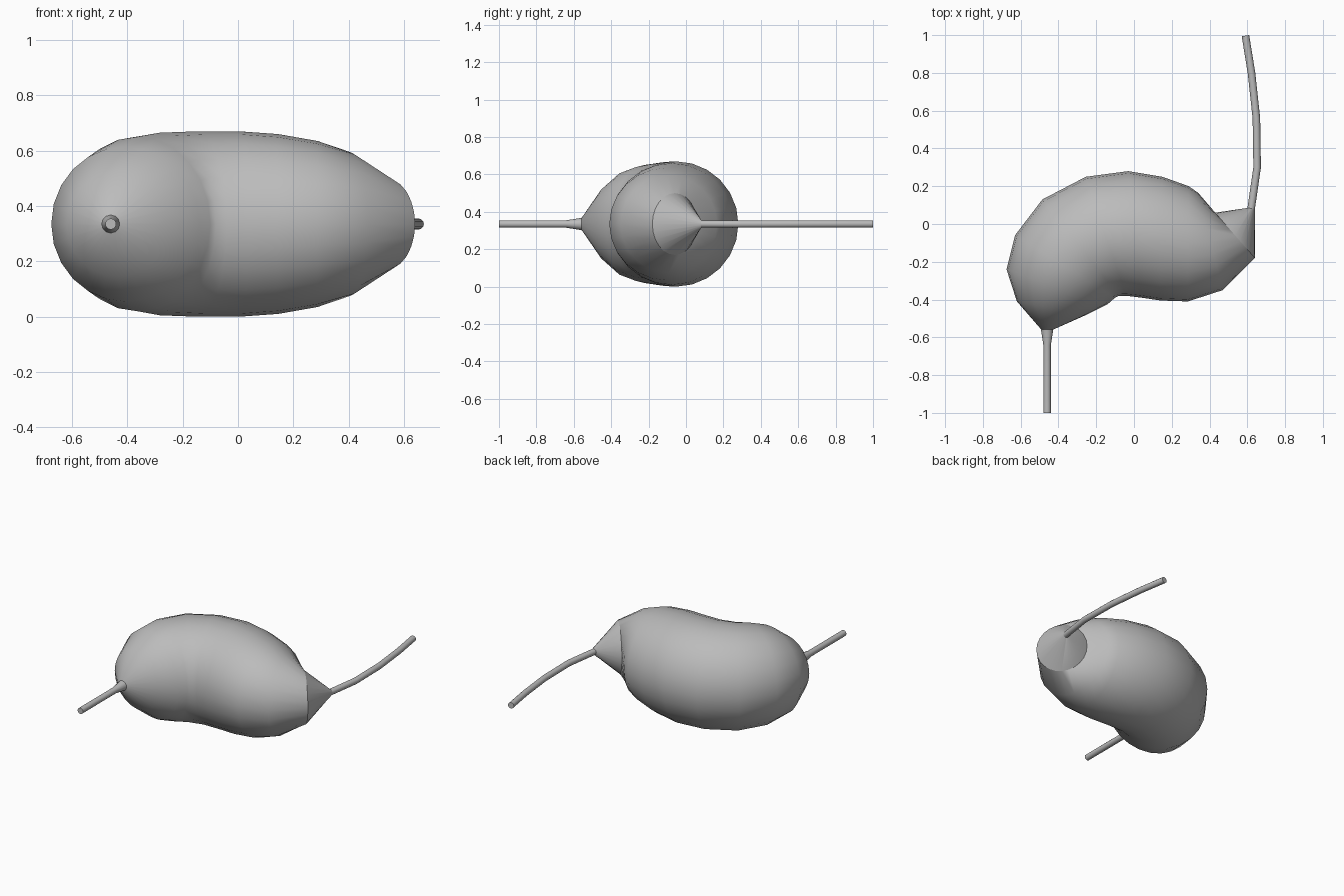
import bpy, bmesh, math
from mathutils import Vector

cube = bpy.data.objects.get("Cube")
if cube:
    bpy.data.objects.remove(cube, do_unlink=True)

MID_Z = 0.335
grey = bpy.data.materials.new("soft grey")
grey.use_nodes = True
grey.diffuse_color = (0.5, 0.5, 0.5, 1)
grey.node_tree.nodes["Principled BSDF"].inputs["Base Color"].default_value = (0.5, 0.5, 0.5, 1)


def loft(name, rings, sides, angle):
    """Skin elliptical rings given as (outer xy, inner xy, half height)."""
    bm = bmesh.new()
    loops = []
    for outer, inner, height in rings:
        a, b = Vector((*outer, MID_Z)), Vector((*inner, MID_Z))
        mid, half = (a + b) / 2, (a - b) / 2
        loops.append([bm.verts.new(mid + half * math.cos(t) + Vector((0, 0, height * math.sin(t))))
                      for t in (math.tau * i / sides for i in range(sides))])
    for low, high in zip(loops, loops[1:]):
        for i in range(sides):
            j = (i + 1) % sides
            bm.faces.new((low[i], low[j], high[j], high[i]))
    bm.faces.new(loops[0])
    bm.faces.new(loops[-1])
    bmesh.ops.recalc_face_normals(bm, faces=bm.faces)
    mesh = bpy.data.meshes.new(name)
    bm.to_mesh(mesh)
    bm.free()
    mesh.materials.append(grey)
    obj = bpy.data.objects.new(name, mesh)
    bpy.context.collection.objects.link(obj)
    bpy.ops.object.select_all(action="DESELECT")
    obj.select_set(True)
    bpy.context.view_layer.objects.active = obj
    bpy.ops.object.shade_smooth_by_angle(angle=math.radians(angle))


def tube(name, path):
    """Round tube through (x, y, radius) points."""
    rings = []
    for i, (x, y, r) in enumerate(path):
        before, after = path[max(i - 1, 0)], path[min(i + 1, len(path) - 1)]
        along = Vector((after[0] - before[0], after[1] - before[1])).normalized()
        side = Vector((-along.y, along.x)) * r
        here = Vector((x, y))
        rings.append((here + side, here - side, r))
    loft(name, rings, 12, 40)


# Curved pouch, from the front neck round to the narrow end
loft("pouch_body", [
    ((-0.49, -0.56), (-0.43, -0.56), 0.03),
    ((-0.62, -0.41), (-0.25, -0.48), 0.19),
    ((-0.675, -0.24), (-0.14, -0.425), 0.28),
    ((-0.63, -0.06), (-0.10, -0.39), 0.315),
    ((-0.485, 0.13), (-0.08, -0.38), 0.33),
    ((-0.255, 0.25), (-0.04, -0.38), 0.335),
    ((-0.03, 0.28), (0.04, -0.39), 0.335),
    ((0.15, 0.25), (0.14, -0.405), 0.325),
    ((0.29, 0.20), (0.285, -0.41), 0.30),
    ((0.34, 0.165), (0.47, -0.35), 0.26),
    ((0.43, 0.06), (0.64, -0.18), 0.165),
], 24, 50)

# Cone that closes the narrow end and leads into the rear tube
loft("end_cone", [
    ((0.43, 0.06), (0.64, -0.18), 0.165),
    ((0.60, 0.085), (0.64, 0.08), 0.02),
], 24, 50)

# Inlet and outlet tubes
tube("front_tube", [(-0.46, -0.55, 0.034), (-0.46, -0.64, 0.02), (-0.46, -1.0, 0.02)])
tube("rear_tube", [(0.62, 0.08, 0.02), (0.652, 0.30, 0.02), (0.648, 0.56, 0.02),
                   (0.622, 0.80, 0.02), (0.59, 0.997, 0.02)])
